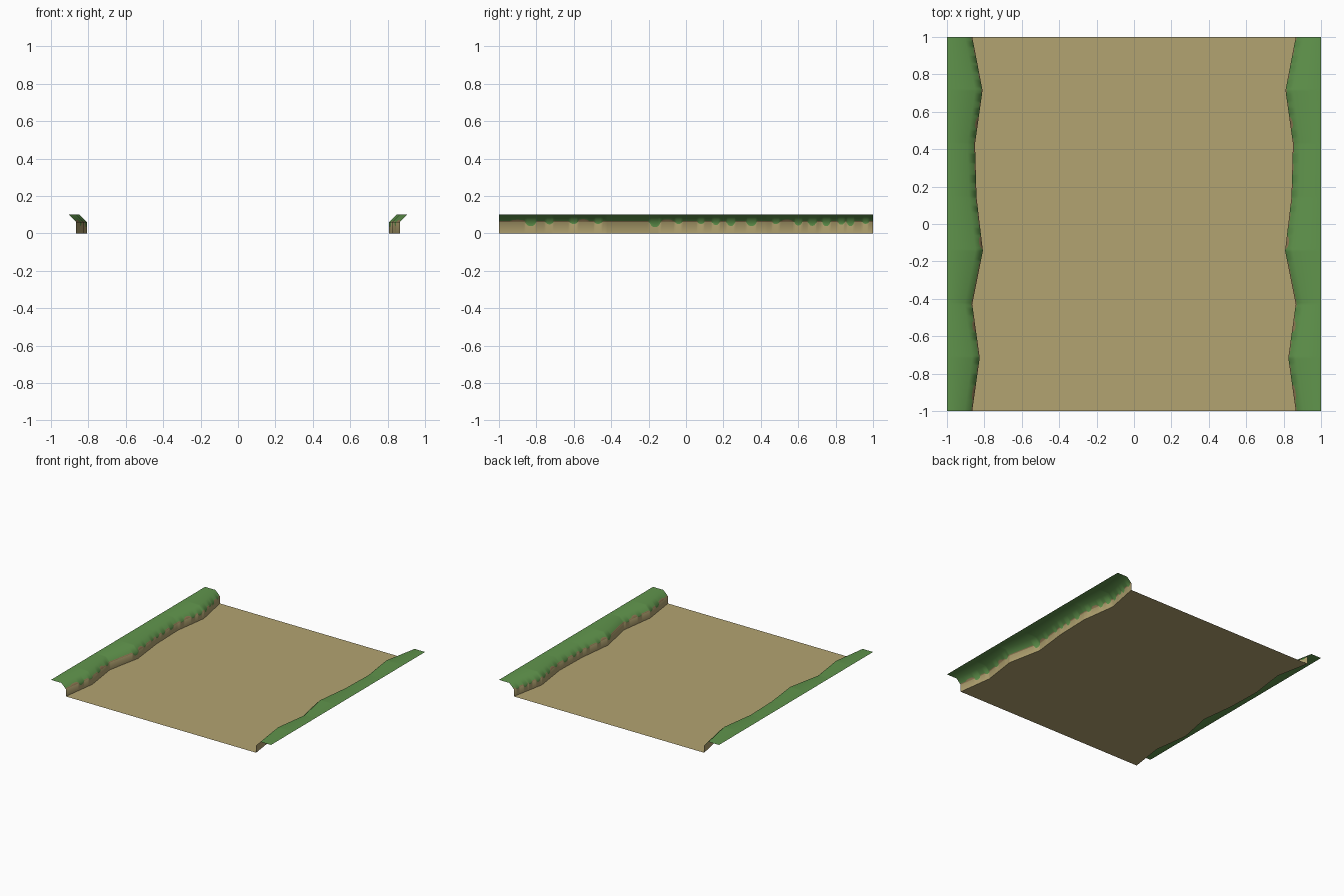
import bpy, bmesh, math

if "Cube" in bpy.data.objects:
    bpy.data.objects.remove(bpy.data.objects["Cube"])

def material(name, rgb):
    m = bpy.data.materials.new(name)
    m.diffuse_color = (*rgb, 1)
    m.use_nodes = True
    m.node_tree.nodes["Principled BSDF"].inputs["Base Color"].default_value = m.diffuse_color
    return m

earth = material("sandy earth", (0.45, 0.37, 0.165))
brown = material("brown earth", (0.32, 0.22, 0.10))
grass = material("grass green", (0.118, 0.30, 0.073))

# Wavy edge of the path: half width at eight even steps along y
EDGE = [0.865, 0.825, 0.865, 0.808, 0.842, 0.85, 0.81, 0.865]
KNEE, TOP, SLOPE = 0.06, 0.10, 0.04

def half_width(y):
    t = (y + 1) * 3.5
    i = min(int(t), 6)
    return EDGE[i] + (EDGE[i + 1] - EDGE[i]) * (t - i)

# Grass drips: (y centre, lowest z, half width); high values are bare gaps
DRIPS = [(-.83, .038, .03), (-.73, .048, .022), (-.6, .05, .025), (-.47, .05, .022),
         (-.165, .033, .03), (-.04, .05, .02), (.08, .05, .02), (.16, .044, .02),
         (.24, .038, .022), (.35, .038, .028), (.48, .05, .022), (.6, .042, .022),
         (.675, .04, .022), (.75, .038, .022), (.83, .046, .018), (.88, .038, .02),
         (.96, .05, .018), (-.1, .075, .03), (-.55, .076, .03), (-.9, .073, .04),
         (.54, .074, .028)]

def grass_line(y):
    g = 0.0655
    for c, low, w in DRIPS:
        d = abs(y - c) / w
        if d < 1:
            g += (low - 0.0655) * math.sqrt(1 - d * d)
    return g

def finish(name, bm, mats):
    me = bpy.data.meshes.new(name)
    bm.to_mesh(me)
    bm.free()
    for m in mats:
        me.materials.append(m)
    ob = bpy.data.objects.new(name, me)
    bpy.context.collection.objects.link(ob)
    return ob

# Path floor
bm = bmesh.new()
ys = [-1 + 2 * i / 7 for i in range(8)]
rows = [[bm.verts.new((s * w, y, 0)) for s in (-1, 1)] for y, w in zip(ys, EDGE)]
for a, b in zip(rows, rows[1:]):
    bm.faces.new((a[0], a[1], b[1], b[0]))
finish("path_floor", bm, [earth])

# Grassy bank: wall, slope and flat top, split along the grass line
bm = bmesh.new()
N = 280
cols = []
for i in range(N + 1):
    y = -1 + 2 * i / N
    x, g = half_width(y), grass_line(y)
    if abs(g - KNEE) < 0.0005:
        g = KNEE + 0.0005
    zs = [0, min(g, KNEE), max(g, KNEE), TOP]
    pts = [(x + max(0, z - KNEE) / (TOP - KNEE) * SLOPE, y, z) for z in zs]
    pts.append((1, y, TOP))
    cols.append((g, [bm.verts.new(p) for p in pts]))
for (g0, a), (g1, b) in zip(cols, cols[1:]):
    for r in range(4):
        f = bm.faces.new((a[r], a[r + 1], b[r + 1], b[r]))
        f.smooth = True
        bare = (g0 + g1) / 2 > KNEE
        f.material_index = 0 if r == 0 else (1 if r == 1 and bare else 2)
bmesh.ops.recalc_face_normals(bm, faces=bm.faces)
bm.normal_update()
bm.faces.ensure_lookup_table()
if bm.faces[3].normal.z < 0:
    bmesh.ops.reverse_faces(bm, faces=bm.faces)
bank = finish("grassy_banks", bm, [earth, brown, grass])
bank.modifiers.new("Mirror", 'MIRROR').use_mirror_merge = False
